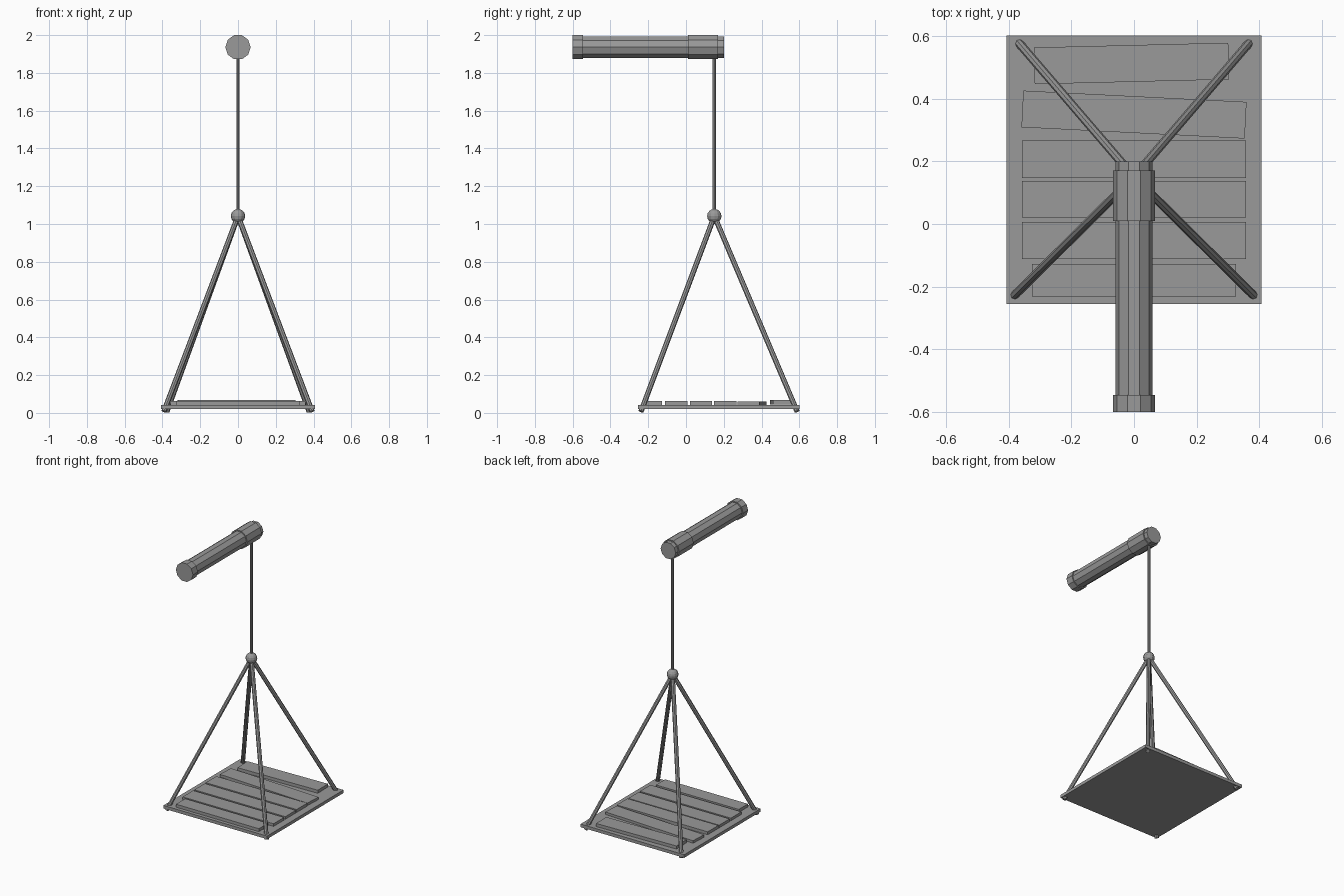
import bpy
from math import radians, pi
from mathutils import Vector

cube = bpy.data.objects.get("Cube")
if cube:
    bpy.data.objects.remove(cube)

grey = bpy.data.materials.new("grey")
grey.use_nodes = True
colour = (0.32, 0.32, 0.32, 1)
grey.diffuse_color = colour
grey.node_tree.nodes["Principled BSDF"].inputs["Base Color"].default_value = colour


def finish(name):
    ob = bpy.context.object
    ob.name = name
    ob.data.materials.append(grey)
    return ob


def box(name, centre, size, turn=0.0, tip=0.0):
    bpy.ops.mesh.primitive_cube_add(size=1, location=centre, rotation=(tip, 0, turn))
    bpy.context.object.scale = size
    return finish(name)


def rod(name, start, end, radius, sides, roll=0.0):
    start, end = Vector(start), Vector(end)
    axis = end - start
    bpy.ops.mesh.primitive_cylinder_add(vertices=sides, radius=radius, depth=axis.length,
                                        location=(start + end) / 2)
    ob = finish(name)
    for v in ob.data.vertices:
        v.co.rotate(Vector((0, 0, 1)).rotation_difference(Vector((0, 0, 1))))
    ob.rotation_mode = "QUATERNION"
    ob.rotation_quaternion = axis.to_track_quat("Z", "Y")
    ob.rotation_mode = "XYZ"
    if roll:
        ob.rotation_euler.rotate_axis("Z", roll)
    return ob


# Overhead beam with a collar at each end, flat side up
beam_z = 1.936
for name, y0, y1, r in (("beam", -0.59, 0.2, 0.059),
                        ("front_collar", -0.6, -0.545, 0.067),
                        ("back_collar", 0.01, 0.17, 0.067)):
    rod(name, (0, y0, beam_z), (0, y1, beam_z), r, 10, pi / 10)

# Hanging rope and knot
knot = Vector((0, 0.15, 1.042))
rod("hanging_rope", knot, (0, 0.15, 1.9), 0.009, 8)
bpy.ops.mesh.primitive_uv_sphere_add(segments=12, ring_count=8, radius=0.038, location=knot)
finish("knot")

# Four spread ropes reaching through the platform corners
for side, label in ((1, "left"), (-1, "right")):
    rod("front_rope_" + label, knot, (side * 0.392, -0.238, 0.008), 0.014, 8)
    rod("back_rope_" + label, knot, (side * 0.376, 0.588, 0.008), 0.014, 8)

# Platform
box("platform", (0, 0.173, 0.032), (0.813, 0.856, 0.022))

# Planks: centre x, centre y, centre z, length, depth, turn
planks = [(-0.008, 0.512, 0.056, 0.62, 0.117, 1.4),
          (0.0, 0.349, 0.05, 0.713, 0.117, -2.9),
          (0.0, 0.207, 0.053, 0.713, 0.119, 0),
          (0.0, 0.079, 0.051, 0.713, 0.117, 0),
          (0.0, -0.052, 0.051, 0.713, 0.118, 0),
          (0.0, -0.179, 0.053, 0.65, 0.103, 0)]
for i, (x, y, z, length, depth, turn) in enumerate(planks):
    box(f"plank_{i + 1}", (x, y, z), (length, depth, 0.022), radians(turn))
